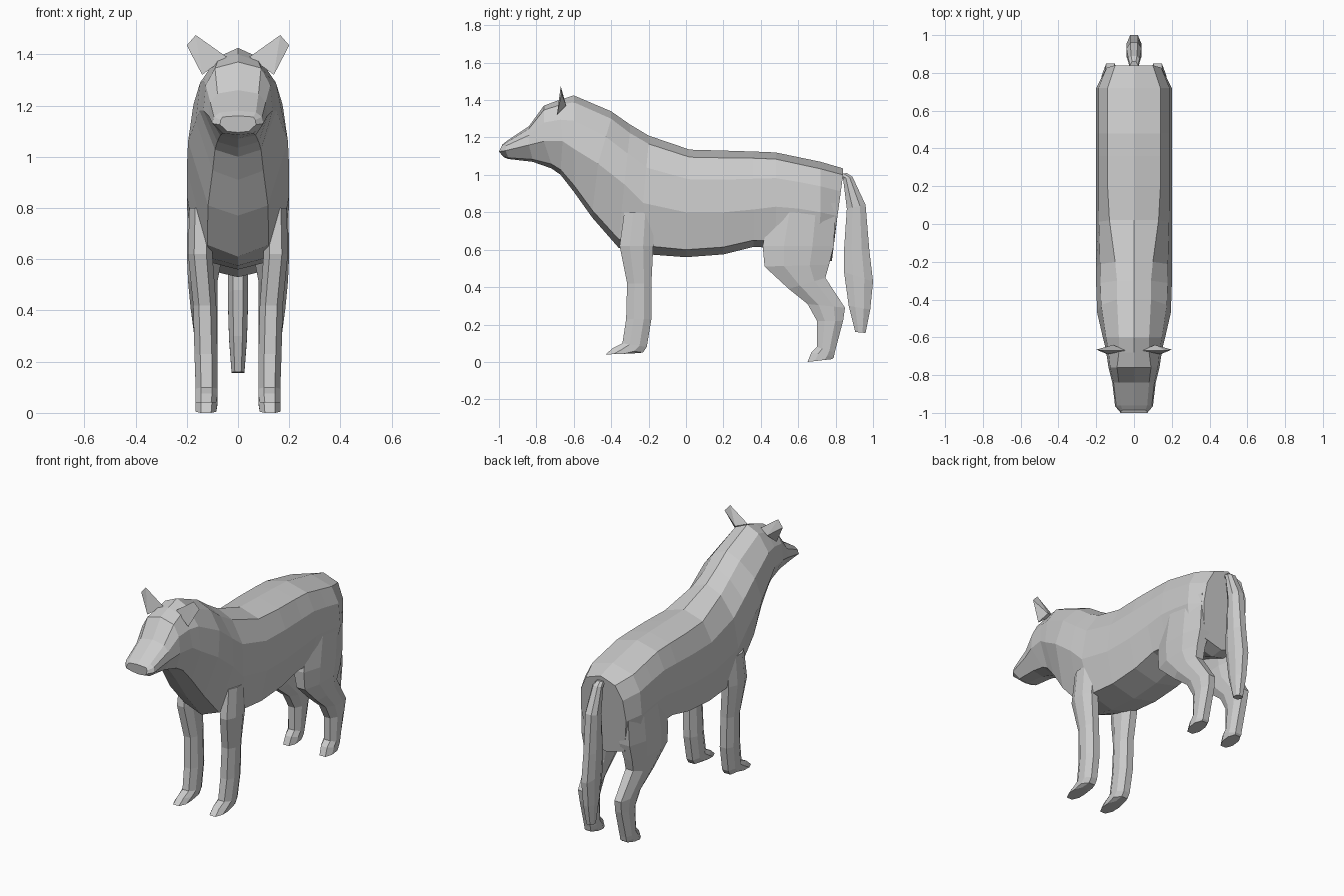
import bpy, bmesh
from mathutils import Vector

if "Cube" in bpy.data.objects:
    bpy.data.objects.remove(bpy.data.objects["Cube"], do_unlink=True)

GREY = (0.6, 0.6, 0.6, 1)
mat = bpy.data.materials.new("grey_fur")
mat.use_nodes = True
mat.diffuse_color = GREY
mat.node_tree.nodes["Principled BSDF"].inputs["Base Color"].default_value = GREY


def finish(name, bm, mirror):
    """Turn a bmesh into a flat shaded object, optionally mirrored across x."""
    bmesh.ops.recalc_face_normals(bm, faces=bm.faces)
    mesh = bpy.data.meshes.new(name)
    bm.to_mesh(mesh)
    bm.free()
    mesh.materials.append(mat)
    obj = bpy.data.objects.new(name, mesh)
    bpy.context.collection.objects.link(obj)
    if mirror:
        obj.modifiers.new("mirror", "MIRROR").use_clip = True
    return obj


def loft(name, rings, mirror=False):
    """Skin closed rings of equal length and cap both ends."""
    bm = bmesh.new()
    loops = [[bm.verts.new(p) for p in ring] for ring in rings]
    n = len(loops[0])
    for a, b in zip(loops, loops[1:]):
        for i in range(n):
            j = (i + 1) % n
            bm.faces.new((a[i], a[j], b[j], b[i]))
    bm.faces.new(loops[0])
    bm.faces.new(loops[-1])
    return finish(name, bm, mirror)


def body_ring(ty, tz, my, mz, by, bz, wt, w):
    """Cross-section from spine, flank and belly points plus half widths."""
    top, mid, bot = Vector((0, ty, tz)), Vector((w, my, mz)), Vector((0, by, bz))
    drop = Vector((0, 0, (tz - bz) * 0.07))
    edge = top - drop + Vector((wt, 0, 0))
    shoulder = edge.lerp(mid, 0.4)
    shoulder.x = wt + (w - wt) * 0.8
    low = bot + drop + Vector((w * (0.8 if by > -0.3 else 0.6), 0, 0))
    half = [edge, shoulder, mid, low]
    flip = [Vector((-p.x, p.y, p.z)) for p in reversed(half)]
    return [top] + half + [bot] + flip


def limb_ring(fy, fz, by, bz, xi, xo):
    """Eight-sided section between a front and a back point."""
    f, b = Vector((0, fy, fz)), Vector((0, by, bz))
    shape = [(0.25, 0), (0.75, 0), (1, 0.3), (1, 0.7),
             (0.75, 1), (0.25, 1), (0, 0.7), (0, 0.3)]
    return [f.lerp(b, v) + Vector((xi + (xo - xi) * u, 0, 0)) for u, v in shape]


# Head, neck and trunk in one skin: spine, flank, belly, top and side half widths
trunk = [
    (-.985, 1.16, -1, 1.125, -.975, 1.095, .06, .07),
    (-.96, 1.18, -.965, 1.13, -.95, 1.085, .07, .1),
    (-.84, 1.26, -.84, 1.16, -.82, 1.07, .08, .115),
    (-.76, 1.37, -.76, 1.18, -.72, 1.035, .09, .135),
    (-.68, 1.4, -.66, 1.18, -.67, 1, .08, .15),
    (-.6, 1.425, -.6, 1.14, -.6, .91, .08, .165),
    (-.4, 1.34, -.47, 1.06, -.5, .77, .09, .195),
    (-.3, 1.27, -.33, .95, -.36, .61, .09, .2),
    (-.2, 1.21, -.23, .85, -.2, .575, .1, .2),
    (.02, 1.135, 0, .8, 0, .56, .13, .2),
    (.2, 1.13, .2, .8, .2, .575, .14, .2),
    (.36, 1.125, .36, .815, .36, .615, .14, .2),
    (.48, 1.12, .48, .83, .48, .61, .14, .2),
    (.6, 1.095, .6, .82, .6, .57, .14, .2),
    (.72, 1.07, .72, .8, .7, .53, .14, .2),
    (.84, 1.035, .81, .78, .78, .54, .1, .155),
]
loft("body", [body_ring(*r) for r in trunk])

# Front legs, shoulder to toe
front = [
    (-.33, .8, -.17, .8, .1, .19),
    (-.355, .62, -.175, .62, .1, .195),
    (-.315, .42, -.185, .42, .085, .175),
    (-.32, .23, -.185, .23, .08, .17),
    (-.34, .1, -.21, .08, .08, .165),
    (-.39, .075, -.23, .05, .08, .165),
    (-.43, .04, -.29, .045, .085, .165),
]
loft("front_legs", [limb_ring(*r) for r in front], True)

# Hind legs, thigh to toe
hind = [
    (.46, .85, .8, .85, .05, .195),
    (.41, .62, .79, .62, .06, .2),
    (.42, .51, .765, .52, .08, .195),
    (.55, .39, .745, .45, .08, .185),
    (.65, .31, .85, .29, .08, .17),
    (.7, .22, .84, .22, .08, .165),
    (.7, .08, .795, .05, .08, .165),
    (.67, .05, .79, .025, .08, .165),
    (.65, 0, .78, .015, .085, .165),
]
loft("hind_legs", [limb_ring(*r) for r in hind], True)

# Hanging tail
tail = [
    (.8, 1, .86, 1.01, .02),
    (.84, .98, .89, .99, .03),
    (.86, .82, .96, .84, .04),
    (.845, .6, .98, .6, .04),
    (.845, .48, 1, .43, .04),
    (.87, .3, .985, .28, .035),
    (.905, .16, .96, .155, .025),
]
loft("tail", [limb_ring(*r[:4], -r[4], r[4]) for r in tail])

# Ears: flared blades with a ridged back
bm = bmesh.new()
for p in [(.045, -.67, 1.39), (.14, -.69, 1.32), (.2, -.665, 1.435),
          (.165, -.67, 1.475), (.11, -.64, 1.37), (.12, -.68, 1.37)]:
    bm.verts.new(p)
bmesh.ops.convex_hull(bm, input=bm.verts)
finish("ears", bm, True)
